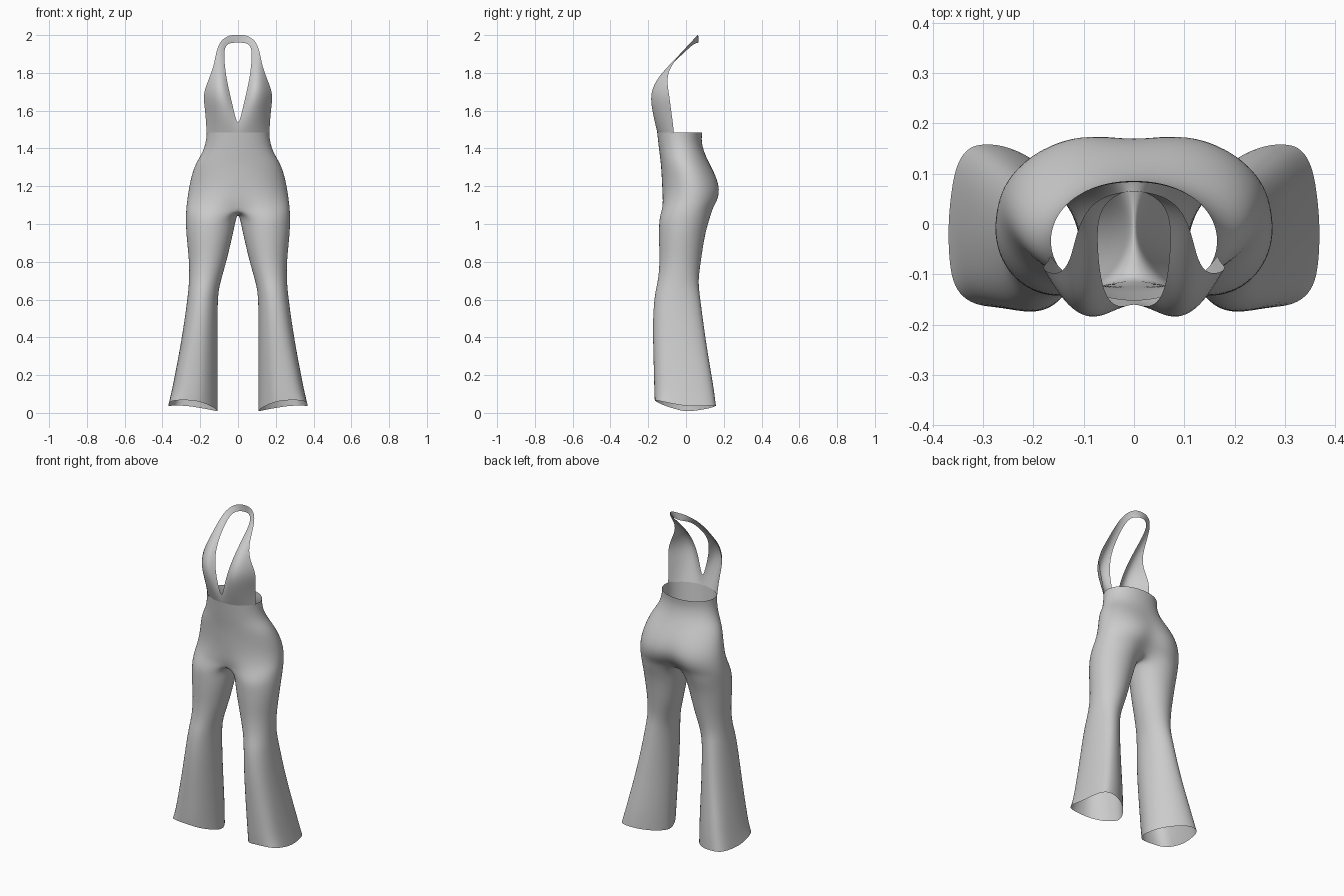
import bpy, bmesh
from math import sin, cos, radians, exp, copysign, pi

cube = bpy.data.objects.get("Cube")
if cube:
    bpy.data.objects.remove(cube, do_unlink=True)

cloth = bpy.data.materials.new("light grey cloth")
cloth.use_nodes = True
GREY = (0.6, 0.6, 0.6, 1)
cloth.diffuse_color = GREY
cloth.node_tree.nodes["Principled BSDF"].inputs["Base Color"].default_value = GREY


def power(v, p):
    return copysign(abs(v) ** p, v)


def finish(bm, name):
    """Turn one half into a mirrored, smoothed garment part."""
    bmesh.ops.recalc_face_normals(bm, faces=bm.faces)
    mesh = bpy.data.meshes.new(name)
    bm.to_mesh(mesh)
    bm.free()
    mesh.materials.append(cloth)
    obj = bpy.data.objects.new(name, mesh)
    bpy.context.collection.objects.link(obj)
    mirror = obj.modifiers.new("mirror", 'MIRROR')
    mirror.use_clip = True
    mirror.merge_threshold = 0.002
    smooth = obj.modifiers.new("smooth", 'SUBSURF')
    smooth.levels = smooth.render_levels = 2
    smooth.boundary_smooth = 'PRESERVE_CORNERS'
    for poly in mesh.polygons:
        poly.use_smooth = True


def bridge(bm, a, b, closed=False):
    for i in range(len(a) if closed else len(a) - 1):
        j = (i + 1) % len(a)
        bm.faces.new((a[i], a[j], b[j], b[i]))


# Trousers: hip half rings run front to back, leg rings close on the inside
OUTER, INNER = 13, 5
hips = [  # z, half width, front y, back y, front dent, back dent, roundness
    (1.485, .167, -.154, .087, 0, 0, .93), (1.44, .170, -.149, .082, 0, 0, .93),
    (1.38, .187, -.142, .096, 0, 0, .95), (1.32, .227, -.134, .128, 0, .003, .97),
    (1.25, .250, -.130, .172, 0, .012, 1), (1.18, .264, -.130, .197, .004, .024, .98),
    (1.12, .272, -.134, .182, .013, .038, .88), (1.08, .276, -.139, .155, .033, .058, .77)]
legs = [  # z, inner x, outer x, front y, back y, flare
    (1.03, .008, .279, -.144, .128, 0), (.97, .020, .277, -.145, .109, 0),
    (.90, .036, .271, -.145, .095, 0), (.80, .060, .260, -.141, .080, 0),
    (.70, .090, .260, -.149, .066, .1), (.63, .105, .266, -.168, .074, .25),
    (.50, .107, .283, -.178, .091, .4), (.35, .106, .307, -.176, .112, .6),
    (.20, .105, .336, -.172, .138, .8), (.11, .105, .354, -.170, .152, .9),
    (.035, .105, .371, -.168, .161, 1)]

bm = bmesh.new()
previous = None
for z, hw, yf, yb, df, db, p in hips:
    ring = []
    for k in range(OUTER):
        t = radians(-90 + 180 * k / (OUTER - 1))
        x = 0 if k in (0, OUTER - 1) else hw * power(cos(t), p)
        dent = exp(-(x / .07) ** 2) * (df if t < 0 else -db)
        y = (yf + yb) / 2 + (yb - yf) / 2 * power(sin(t), min(1, p + .07)) + dent
        ring.append(bm.verts.new((x, y, z)))
    if previous:
        bridge(bm, previous, ring)
    previous = ring

# Crotch seam joins the back centre to the front centre
front, back = previous[0].co, previous[-1].co
for i in range(1, INNER + 1):
    co = back.lerp(front, i / (INNER + 1))
    co.z -= .03 * sin(pi * i / (INNER + 1))
    previous = previous + [bm.verts.new(co)]

for z, xi, xo, yf, yb, flare in legs:
    ring = []
    for k in range(OUTER + INNER):
        t = radians(-120 + 20 * k)
        c, s = cos(t), sin(t)
        # boxy outside corners, tapered inside ones
        p = 1 - .45 * flare if c > 0 else 1 + (.3 if s > 0 else .12) * flare
        c, s = power(c, p), power(s, p)
        x = (xi + xo) / 2 + (xo - xi) / 2 * c
        if s > 0:       # back of the flare leans outwards
            x += flare * s * (.04 * (1 - abs(c)) - .012 * max(c, 0))
        y = (yf + yb) / 2 + (yb - yf) / 2 * s
        if flare == 1:  # wavy hem, arched at the front
            z_hem = z + (.034 if s < 0 else .004) * abs(s) - .028 * max(-c, 0)
        else:
            z_hem = z
        ring.append(bm.verts.new((x, y, z_hem)))
    bridge(bm, previous, ring, True)
    previous = ring
finish(bm, "flared_trousers")

# Halter bodice: each row goes from neckline edge through the cup to the side
rows = [
    ((0, -.152, 1.480), (.095, -.130, 1.480), (.166, -.064, 1.480)),
    ((0, -.158, 1.512), (.095, -.148, 1.530), (.169, -.070, 1.540)),
    ((.020, -.165, 1.590), (.100, -.172, 1.605), (.175, -.080, 1.610)),
    ((.041, -.162, 1.680), (.108, -.187, 1.685), (.186, -.090, 1.690)),
    ((.058, -.140, 1.755), (.107, -.160, 1.760), (.155, -.103, 1.765)),
    ((.068, -.098, 1.820), (.099, -.105, 1.825), (.130, -.085, 1.830)),
    ((.073, -.040, 1.880), (.095, -.042, 1.890), (.117, -.030, 1.900)),
    ((.072, .010, 1.926), (.087, .012, 1.940), (.103, .015, 1.952)),
    ((.057, .042, 1.954), (.066, .045, 1.970), (.075, .048, 1.985)),
    ((.028, .062, 1.960), (.033, .062, 1.981), (.037, .062, 2.001)),
    ((0, .068, 1.960), (0, .067, 1.981), (0, .066, 2.002))]
bm = bmesh.new()
previous = None
for inner, cup, side in rows:
    line = []
    for i in range(7):              # quadratic arc through the three points
        u = i / 6
        w = (2 * (u - .5) * (u - 1), 4 * u * (1 - u), 2 * u * (u - .5))
        line.append(bm.verts.new([w[0] * a + w[1] * b + w[2] * c
                                  for a, b, c in zip(inner, cup, side)]))
    if previous:
        bridge(bm, previous, line)
    previous = line
finish(bm, "halter_bodice")
